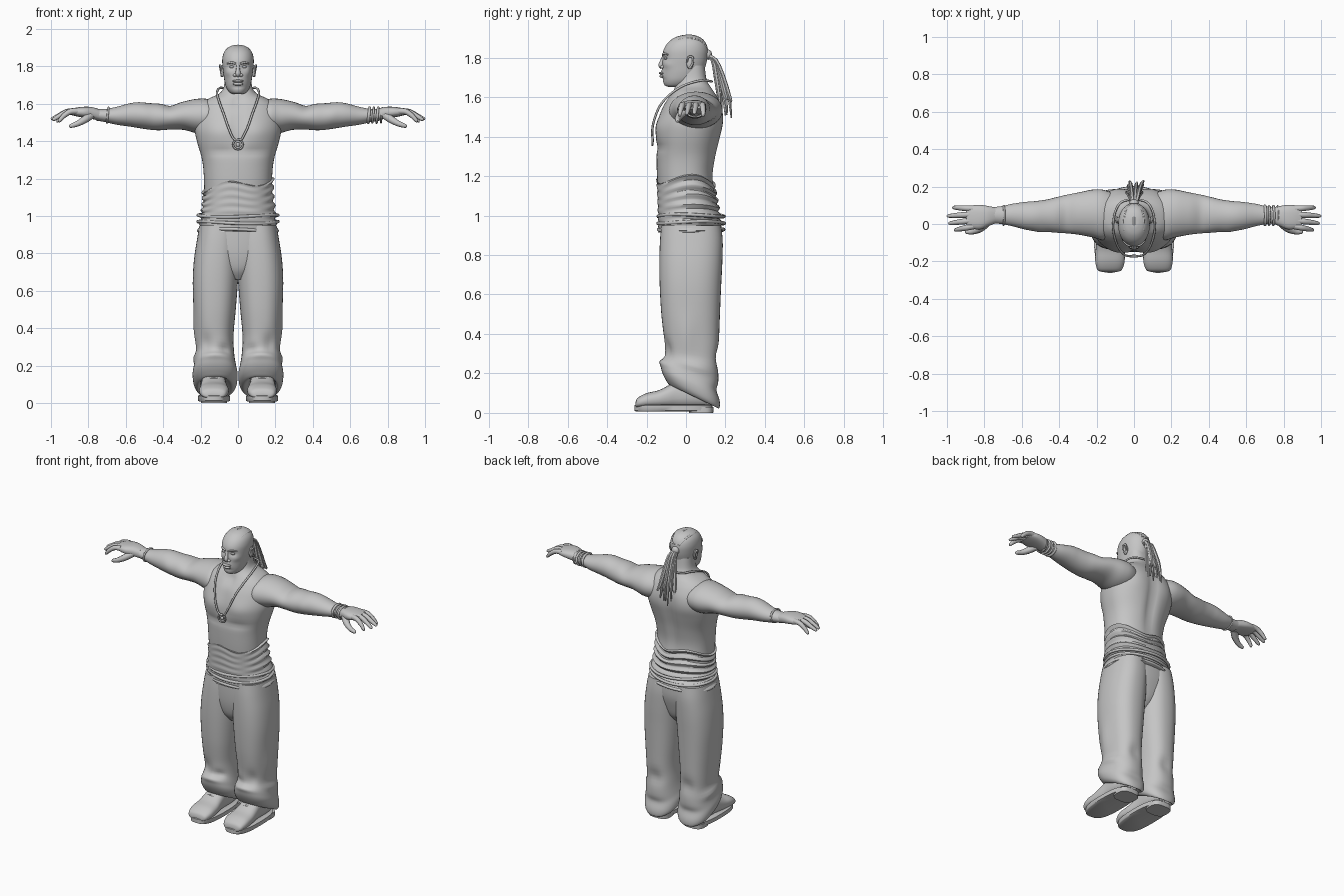
import bpy, bmesh, math, random
from mathutils import Vector

random.seed(4)
grey = bpy.data.materials.new("plain grey")
grey.diffuse_color = (0.56, 0.56, 0.56, 1)


def spline(rows, sub):
    """Catmull-Rom resampling of equal-length rows."""
    out = []
    for i in range(len(rows) - 1):
        p = [rows[max(0, min(len(rows) - 1, i + k))] for k in (-1, 0, 1, 2)]
        for s in range(sub):
            t = s / sub
            out.append([0.5 * (2 * b + (c - a) * t + (2 * a - 5 * b + 4 * c - d) * t * t
                               + (3 * b - a - 3 * c + d) * t ** 3) for a, b, c, d in zip(*p)])
    return out + [list(rows[-1])]


def finish(name, mesh, angle=50):
    obj = bpy.data.objects.new(name, mesh)
    bpy.context.collection.objects.link(obj)
    mesh.materials.clear()
    mesh.materials.append(grey)
    bpy.ops.object.select_all(action='DESELECT')
    obj.select_set(True)
    bpy.context.view_layer.objects.active = obj
    bpy.ops.object.shade_smooth_by_angle(angle=math.radians(angle))
    return obj


def loft(name, rows, axis='z', n=32, sub=4, power=2.0, side=1, shape=None):
    """Skin oval sections: (station, first min, first max, second min, second max)."""
    bm = bmesh.new()
    rings = []
    for t, a0, a1, b0, b1 in spline(rows, sub):
        ring = []
        for k in range(n):
            w = 2 * math.pi * k / n
            c, s = math.cos(w), math.sin(w)
            a = (a0 + a1) / 2 + (a1 - a0) / 2 * math.copysign(abs(c) ** (2 / power), c)
            b = (b0 + b1) / 2 + (b1 - b0) / 2 * math.copysign(abs(s) ** (2 / power), s)
            co = Vector({'z': (a, b, t), 'x': (t, a, b), 'y': (a, t, b)}[axis])
            if shape:
                co = shape(co)
            ring.append(bm.verts.new((co.x * side, co.y, co.z)))
        rings.append(ring)
    for r, q in zip(rings, rings[1:]):
        for k in range(n):
            bm.faces.new((r[k], r[(k + 1) % n], q[(k + 1) % n], q[k]))
    bm.faces.new(rings[0])
    bm.faces.new(rings[-1])
    bmesh.ops.recalc_face_normals(bm, faces=bm.faces)
    mesh = bpy.data.meshes.new(name)
    bm.to_mesh(mesh)
    bm.free()
    return finish(name, mesh)


def tube(name, pts, sub=5, closed=False, res=2):
    """Round tube through (x, y, z, radius) points."""
    cu = bpy.data.curves.new(name, 'CURVE')
    cu.dimensions, cu.bevel_depth, cu.bevel_resolution, cu.use_fill_caps = '3D', 1, res, True
    pts = spline(pts + pts[:1] if closed else pts, sub)
    pts = pts[:-1] if closed else pts
    sp = cu.splines.new('POLY')
    sp.points.add(len(pts) - 1)
    sp.use_cyclic_u = closed
    for p, (x, y, z, r) in zip(sp.points, pts):
        p.co, p.radius = (x, y, z, 1), r
    tmp = bpy.data.objects.new(name, cu)
    mesh = bpy.data.meshes.new_from_object(tmp)
    bpy.data.objects.remove(tmp)
    return finish(name, mesh)


def ball(name, centre, size):
    bm = bmesh.new()
    bmesh.ops.create_uvsphere(bm, u_segments=16, v_segments=10, radius=1)
    for v in bm.verts:
        v.co = Vector([c + s * p for c, s, p in zip(centre, size, v.co)])
    mesh = bpy.data.meshes.new(name)
    bm.to_mesh(mesh)
    bm.free()
    return finish(name, mesh)


def bumps(table):
    """Soft mirrored pushes: centre, reach, offset."""
    def shape(co):
        out = co.copy()
        for c, r, off in table:
            d = sum(((p - q) / w) ** 2 for p, q, w in zip((abs(co.x), co.y, co.z), c, r))
            g = math.exp(-d)
            out += Vector((math.copysign(off[0], co.x), off[1], off[2])) * g
        return out
    return shape


# Torso with chest, spine groove, shoulder blades and collar hollow
body = bumps([((.10, -.14, 1.45), (.08, .1, .06), (0, -.014, 0)),
              ((.09, -.16, 1.345), (.1, .08, .02), (0, .01, 0)),
              ((0, -.15, 1.46), (.02, .1, .1), (0, .014, 0)),
              ((0, .17, 1.38), (.03, .1, .2), (0, -.02, 0)),
              ((.12, .17, 1.5), (.07, .08, .08), (0, .01, 0)),
              ((0, -.1, 1.61), (.025, .06, .03), (0, .015, 0))])
loft("torso", [(.95, -.2, .2, -.13, .175), (1.1, -.183, .183, -.14, .15),
               (1.2, -.182, .182, -.147, .138), (1.3, -.192, .192, -.15, .152),
               (1.4, -.22, .22, -.15, .175), (1.47, -.232, .232, -.142, .186),
               (1.54, -.22, .22, -.122, .182), (1.59, -.2, .2, -.095, .165),
               (1.625, -.16, .16, -.072, .145), (1.655, -.1, .1, -.055, .125),
               (1.69, -.076, .076, -.04, .105), (1.76, -.068, .068, -.03, .095)],
     n=56, sub=5, power=2.35, shape=body)

# Gathered cloth around the waist, with slanting folds
rows = []
for i in range(31):
    z = .915 + i * .0085
    t = i / 30
    wave = .007 * math.sin(i * 1.35) if 0 < i < 30 else -.01
    h = .212 - .024 * min(1, t * 1.4) + wave
    rows.append((z, -h, h, -.138 - .01 * t + .3 * wave, .19 - .048 * t + wave))


def slant(co):
    f = max(0, (co.z - .98) / .17)
    co.z += f * (.02 * math.sin(3 * math.atan2(co.y, co.x) + 1) + .1 * co.x)
    return co


loft("waist_cloth", rows, n=56, sub=1, power=2.3, shape=slant)
for z, g in ((.925, 0), (.965, .003), (1.0, .002)):
    tube("waist_band", [((.211 + g) * math.cos(a), .026 + (.165 + g) * math.sin(a),
                         z + .006 * math.sin(2 * a + z * 40), .009)
                        for a in [k * math.pi / 8 for k in range(16)]], closed=True, sub=3)

# Trousers: seat and two loose legs with dragging cuffs
loft("trouser_seat", [(.66, -.04, .04, -.07, .09), (.71, -.11, .11, -.105, .135),
                      (.78, -.185, .185, -.122, .16), (.86, -.21, .21, -.128, .178),
                      (.95, -.206, .206, -.128, .178)], n=48, power=2.3)
creases = bumps([((.17, -.13, .3), (.03, .1, .06), (0, .02, 0)),
                 ((.07, -.1, .26), (.03, .1, .03), (0, .016, 0)),
                 ((.13, -.12, .21), (.09, .1, .025), (0, -.015, 0)),
                 ((.23, .06, .24), (.06, .09, .025), (-.016, 0, 0)),
                 ((.23, 0, .4), (.05, .04, .1), (-.01, 0, 0)),
                 ((.12, .17, .3), (.05, .08, .04), (0, -.018, 0)),
                 ((.13, .17, .16), (.1, .08, .025), (0, -.014, 0))])


def drag(co):
    co = creases(co)
    w = max(0, min(1, 1 - (co.z - .1) / .3))
    co.z += (.035 - co.y) * .48 * w
    return co


leg = [(.1, .055, .2, -.07, .15), (.085, .03, .215, -.085, .165), (.105, .008, .235, -.105, .172),
       (.145, .002, .243, -.122, .17), (.19, .01, .236, -.125, .165), (.26, .02, .222, -.108, .165),
       (.36, .024, .226, -.11, .167), (.5, .012, .236, -.125, .172), (.64, .001, .242, -.133, .178),
       (.76, -.006, .236, -.135, .184), (.87, -.01, .22, -.132, .186), (.95, -.01, .206, -.125, .178)]
face_arm = [(.08, -.05, .15, 1.46, 1.6), (.16, -.085, .182, 1.44, 1.625), (.22, -.072, .184, 1.442, 1.626),
            (.29, -.058, .17, 1.46, 1.612), (.36, -.05, .156, 1.462, 1.594), (.42, -.046, .142, 1.458, 1.6),
            (.47, -.04, .13, 1.461, 1.603), (.53, -.036, .122, 1.47, 1.608), (.58, -.03, .118, 1.478, 1.602),
            (.65, -.012, .108, 1.488, 1.583), (.71, 0, .095, 1.502, 1.572), (.76, .004, .09, 1.51, 1.572)]
for s, tag in ((1, "left"), (-1, "right")):
    loft(tag + "_trouser_leg", leg, n=40, sub=5, power=2.4, side=s, shape=drag)

    # Shoes: sole, raised heel, rounded upper and tongue
    loft(tag + "_sole", [(.008, .05, .207, -.255, .05), (.012, .043, .214, -.262, .13),
                         (.038, .043, .214, -.262, .135), (.042, .05, .207, -.255, .13)],
         sub=1, power=2.7, side=s)
    loft(tag + "_heel", [(0, .058, .198, .015, .138), (.03, .058, .198, .015, .14)],
         sub=1, power=3, side=s)
    loft(tag + "_shoe", [(-.256, .09, .17, .03, .052), (-.245, .065, .195, .025, .076),
                         (-.2, .05, .207, .025, .1), (-.14, .052, .205, .025, .114),
                         (-.09, .06, .2, .025, .138), (-.04, .065, .195, .025, .165),
                         (.05, .065, .195, .025, .17), (.13, .08, .18, .03, .14)],
         axis='y', n=28, power=2.5, side=s)
    for y, z in ((-.125, .112), (-.095, .132), (-.068, .148)):
        tube(tag + "_lace", [(s * x, y, z - d, .006) for x, d in
                             ((.08, .022), (.1, .006), (.13, .0), (.16, .006), (.18, .022))])

    # Arms
    loft(tag + "_arm", face_arm, axis='x', n=32, sub=5, side=s,
         shape=bumps([((.36, .02, 1.6), (.03, .1, .06), (0, 0, -.006)),
                      ((.5, -.03, 1.54), (.04, .04, .05), (0, -.006, 0))]))

    # Hands: palm, fingers and thumb
    loft(tag + "_palm", [(.74, .004, .088, 1.51, 1.57), (.78, -.012, .096, 1.518, 1.582),
                         (.82, -.028, .102, 1.525, 1.584), (.86, -.026, .1, 1.532, 1.58),
                         (.895, -.014, .09, 1.54, 1.572)], axis='x', n=24, power=2.5, side=s)
    for y0, y1, x1, z1 in ((-.012, -.032, .955, 1.505), (.02, .004, .985, 1.512),
                           (.052, .043, .993, 1.515), (.082, .088, .965, 1.505)):
        tube(tag + "_finger", [(s * .86, y0, 1.56, .017),
                               (s * (.86 + (x1 - .86) * .4), y0 * .6 + y1 * .4, 1.557, .0155),
                               (s * (.86 + (x1 - .86) * .75), y0 * .25 + y1 * .75, 1.535, .013),
                               (s * x1, y1, z1 + .004, .009), (s * (x1 + .006), y1, z1, .003)])
    tube(tag + "_thumb", [(s * .785, .012, 1.54, .024), (s * .82, -.022, 1.515, .021),
                          (s * .86, -.04, 1.493, .016), (s * .895, -.043, 1.481, .011),
                          (s * .903, -.043, 1.479, .004)])

    # Ears, eyes and brows
    ball(tag + "_ear", (s * .083, .02, 1.775), (.01, .018, .034))
    tube(tag + "_ear_rim", [(s * .088, .005, 1.775, .004), (s * .094, .012, 1.802, .005),
                            (s * .096, .032, 1.802, .006), (s * .092, .035, 1.775, .005),
                            (s * .086, .018, 1.745, .006)])
    ball(tag + "_eye", (s * .033, -.102, 1.797), (.014, .009, .007))
    tube(tag + "_brow", [(s * .012, -.118, 1.814, .005), (s * .034, -.112, 1.82, .006),
                         (s * .058, -.092, 1.815, .004)])

# Head with cheekbones, sockets and jaw
face = bumps([((.034, -.11, 1.797), (.018, .05, .013), (0, .011, 0)),
              ((.05, -.09, 1.765), (.02, .04, .018), (.003, -.005, 0)),
              ((0, -.12, 1.715), (.03, .04, .025), (0, -.008, 0)),
              ((0, -.11, 1.69), (.03, .04, .008), (0, .006, 0))])
loft("head", [(1.652, -.025, .025, -.09, -.02), (1.66, -.044, .044, -.108, .02), (1.685, -.062, .062, -.117, .06),
              (1.72, -.072, .072, -.119, .085), (1.76, -.078, .078, -.119, .1),
              (1.8, -.083, .083, -.119, .109), (1.84, -.084, .084, -.113, .111),
              (1.875, -.075, .075, -.092, .1), (1.9, -.054, .054, -.06, .076),
              (1.912, -.028, .028, -.025, .045), (1.914, -.008, .008, 0, .02)],
     n=48, sub=5, power=2.1, shape=face)

# Nose and lips
tube("nose", [(0, -.112, 1.81, .008), (0, -.12, 1.785, .01), (0, -.126, 1.762, .014),
              (0, -.12, 1.748, .01)])
for x in (-.016, .016):
    ball("nostril", (x, -.118, 1.753), (.011, .013, .009))
ball("upper_lip", (0, -.12, 1.721), (.03, .017, .008))
ball("lower_lip", (0, -.118, 1.706), (.027, .017, .009))

# Braided rows over the crown, hair tie and hanging locks
for k in range(-3, 4):
    x = k * .017
    f = abs(k) * .0035
    tube("scalp_braid", [(x * .8, -.07, 1.884 - f, .005), (x, -.03, 1.905 - f * 1.4, .006),
                         (x, .03, 1.91 - f * 1.4, .006), (x * .8, .075, 1.892 - f, .006),
                         (x * .4, .105, 1.85, .006)])
ball("hair_tie", (0, .112, 1.815), (.026, .02, .026))
for k in range(16):
    u = random.uniform(-1, 1)
    d = random.random()
    x1, y1, z1 = .062 * u, .165 + .08 * d, 1.49 + .11 * random.random()
    tube("hair_lock", [(.012 * u, .105, 1.815, .009), (.025 * u, .135 + .02 * d, 1.785, .011),
                       (.036 * u, .148 + .05 * d, 1.7, .011), (.8 * x1, .16 + .07 * d, 1.61, .01),
                       (x1, y1, z1, .004)], sub=3, res=1)

# Neck chain with round pendant
half = [(.02, -.172, 1.41), (.05, -.165, 1.47), (.078, -.135, 1.55), (.1, -.085, 1.61),
        (.112, -.01, 1.66), (.095, .08, 1.685), (.05, .125, 1.68)]
loop = half + [(-x, y, z) for x, y, z in reversed(half)]
tube("neck_chain", [(*p, .006) for p in loop], closed=True)
tube("pendant_rim", [(.026 * math.cos(a), -.17, 1.382 + .026 * math.sin(a), .005)
                     for a in [k * math.pi / 6 for k in range(12)]], closed=True, sub=2)
ball("pendant", (0, -.168, 1.382), (.012, .007, .012))

# Wrist bands: a stack on one arm, a single one on the other
for x, r in ((.7, .008), (.722, .006), (.745, .007), (.768, .005), (-.697, .006)):
    tube("wrist_band", [(x + .004 * math.sin(a), .046 + .05 * math.cos(a),
                         1.539 + .04 * math.sin(a), r)
                        for a in [k * math.pi / 6 for k in range(12)]], closed=True, sub=2)
